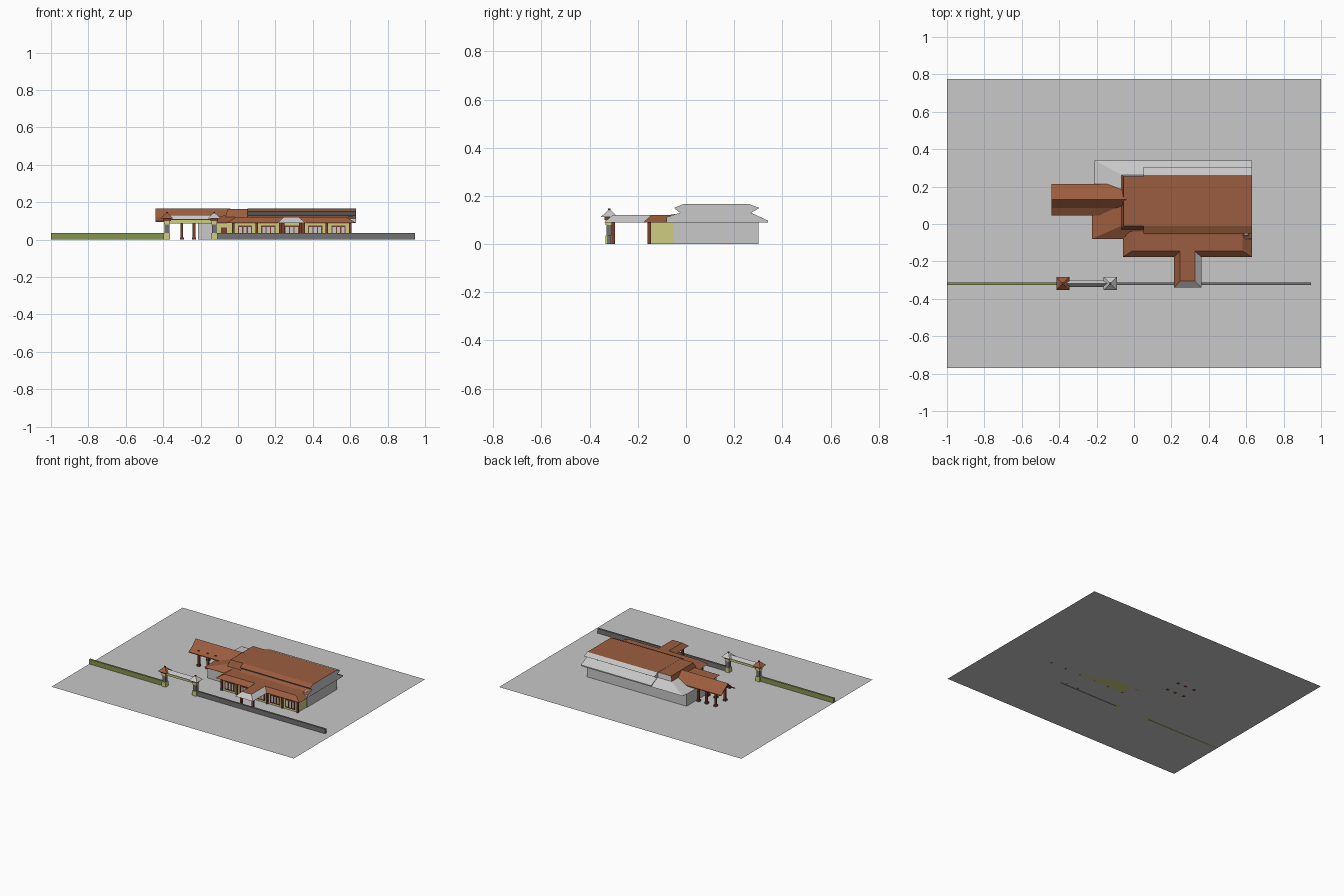
import bpy, bmesh
from mathutils import Vector

if "Cube" in bpy.data.objects:
    bpy.data.objects.remove(bpy.data.objects["Cube"])


def material(name, r, g, b):
    m = bpy.data.materials.new(name)
    m.diffuse_color = (r, g, b, 1)
    m.use_nodes = True
    m.node_tree.nodes["Principled BSDF"].inputs["Base Color"].default_value = m.diffuse_color
    return m


MATS = [material("pale_grey", .58, .58, .58), material("tile_brown", .33, .11, .05),
        material("wall_yellow", .62, .61, .22), material("fence_olive", .24, .29, .08),
        material("stone_grey", .17, .17, .17), material("dark_wood", .19, .05, .025)]
PALE, TILE, YELLOW, OLIVE, STONE, WOOD = range(6)


def solid(name, verts, faces, colour):
    """Mesh from points; colour is an index or a rule on (normal, centre)."""
    bm = bmesh.new()
    vs = [bm.verts.new(v) for v in verts]
    for f in faces:
        bm.faces.new([vs[i] for i in f])
    if len(faces) > 1:
        bmesh.ops.recalc_face_normals(bm, faces=bm.faces)
    bm.normal_update()
    for f in bm.faces:
        f.material_index = colour(f.normal, f.calc_center_median()) if callable(colour) else colour
    me = bpy.data.meshes.new(name)
    bm.to_mesh(me)
    bm.free()
    for m in MATS:
        me.materials.append(m)
    ob = bpy.data.objects.new(name, me)
    bpy.context.collection.objects.link(ob)
    return ob


def frustum(name, low, high, z0, z1, colour):
    """Hipped block: low and high are (x0, x1, y0, y1) rectangles."""
    pts = []
    for (a, b, c, d), z in ((low, z0), (high, z1)):
        pts += [(a, c, z), (b, c, z), (b, d, z), (a, d, z)]
    sides = [(i, (i + 1) % 4, 4 + (i + 1) % 4, 4 + i) for i in range(4)]
    return solid(name, pts, [(3, 2, 1, 0), (4, 5, 6, 7)] + sides, colour)


def box(name, x0, x1, y0, y1, z0, z1, colour):
    r = (x0, x1, y0, y1)
    return frustum(name, r, r, z0, z1, colour)


def prism(name, profile, x0, x1, colour):
    """Extrude a (y, z) profile along x."""
    n = len(profile)
    pts = [(x, y, z) for x in (x0, x1) for y, z in profile]
    faces = [tuple(range(n)), tuple(range(n, 2 * n))]
    faces += [(i, (i + 1) % n, n + (i + 1) % n, n + i) for i in range(n)]
    return solid(name, pts, faces, colour)


# ground slab
solid("courtyard", [(-1, -.77, 0), (1, -.77, 0), (1, .775, 0), (-1, .775, 0)], [(0, 1, 2, 3)], PALE)

# main hall: walls, two-tier roof
box("hall_walls", -.05, .605, -.05, .30, 0, .10, PALE)
tile_front = lambda n, c: TILE if n.z > .2 and c.y < .25 else PALE
prism("hall_roof", [(-.08, .09), (-.08, .112), (-.025, .13), (-.05, .15), (-.012, .166),
                    (.263, .166), (.305, .15), (.27, .13), (.34, .098), (.34, .09)],
      .05, .63, tile_front)
frustum("hall_roof_west_end", (-.07, .05, -.03, .265), (-.055, .05, -.01, .255), .115, .165,
        lambda n, c: PALE if n.y > .5 else TILE)

# west block: walls and hipped skirt roof
box("west_walls", -.215, -.04, -.05, .30, 0, .09, PALE)
box("west_front_panel", -.11, -.03, -.057, -.05, 0, .09, YELLOW)
box("west_door", -.09, -.06, -.061, -.057, 0, .065, WOOD)
frustum("west_roof_front", (-.225, .05, -.08, .13), (-.07, .05, -.01, .13), .09, .13,
        lambda n, c: TILE if n.z > -.5 else PALE)
frustum("west_roof_back", (-.21, .05, .13, .34), (-.07, .05, .13, .265), .09, .13, PALE)

# open pavilion with gable roof on posts
prism("pavilion_roof", [(.045, .10), (.085, .122), (.13, .166), (.175, .138), (.215, .108),
                        (.215, .102), (.175, .130), (.13, .156), (.085, .114), (.045, .094)],
      -.44, -.04, TILE)
for x in (-.375, -.30, -.235):
    for y in (.075, .185):
        box("pavilion_post", x - .007, x + .007, y - .007, y + .007, 0, .118, WOOD)
        box("pavilion_post_foot", x - .011, x + .011, y - .011, y + .011, 0, .012, WOOD)
for y in (.075, .185):
    box("pavilion_beam", -.42, -.21, y - .005, y + .005, .10, .112, WOOD)

# front wing: walls and hipped roof
box("front_wing_walls", -.03, .60, -.15, -.05, 0, .095, YELLOW)
frustum("front_wing_roof", (-.06, .63, -.177, -.04), (-.012, .58, -.145, -.04), .09, .12, TILE)
frustum("front_wing_corner", (.58, .632, -.08, -.045), (.59, .61, -.06, -.045), .092, .124, PALE)
# columns, and framed windows between them
for i in range(6):
    x = -.025 + .125 * i
    box("front_column", x - .007, x + .007, -.16, -.146, 0, .092, WOOD)
    if i < 5:
        a, b = x + .024, x + .101
        box("window_glass", a, b, -.153, -.15, .018, .072, PALE)
        box("window_head", a, b, -.157, -.15, .068, .076, WOOD)
        box("window_sill", a, b, -.157, -.15, .014, .019, WOOD)
        for k in range(4):
            m = a + .003 + k * (b - a - .006) / 3
            box("window_mullion", m - .003, m + .003, -.157, -.15, .016, .072, WOOD)

# entrance porch
frustum("porch_roof", (.215, .36, -.34, -.12), (.245, .325, -.305, -.12), .09, .12,
        lambda n, c: TILE if n.z > .9 or n.x < -.4 else PALE)
for x in (.24, .335):
    box("porch_post", x - .008, x + .008, -.31, -.294, 0, .092, WOOD)

# boundary fence
box("fence_left", -1, -.395, -.326, -.312, 0, .035, OLIVE)
box("fence_right", -.11, .947, -.326, -.312, 0, .035, STONE)

# gate: two pillars with cap roofs, joined by a roofed beam
Y = -.318
for x, cap in ((-.38, TILE), (-.127, PALE)):
    for name, h, z0, z1, c in (("base", .017, 0, .035, YELLOW), ("shaft", .013, .035, .08, STONE),
                               ("head", .016, .08, .10, YELLOW), ("bracket", .021, .10, .115, WOOD)):
        box("gate_pillar_" + name, x - h, x + h, Y - h, Y + h, z0, z1, c)
    frustum("gate_cap", (x - .035, x + .035, Y - .035, Y + .035),
            (x - .003, x + .003, Y - .003, Y + .003), .113, .143, cap)
    box("gate_finial", x - .005, x + .005, Y - .005, Y + .005, .138, .147, WOOD)
box("gate_beam", -.365, -.14, Y - .006, Y + .006, .085, .104, YELLOW)
box("gate_beam_trim", -.365, -.14, Y - .008, Y + .008, .104, .110, WOOD)
prism("gate_roof", [(Y - .018, .108), (Y, .131), (Y + .018, .108)], -.36, -.145, PALE)
